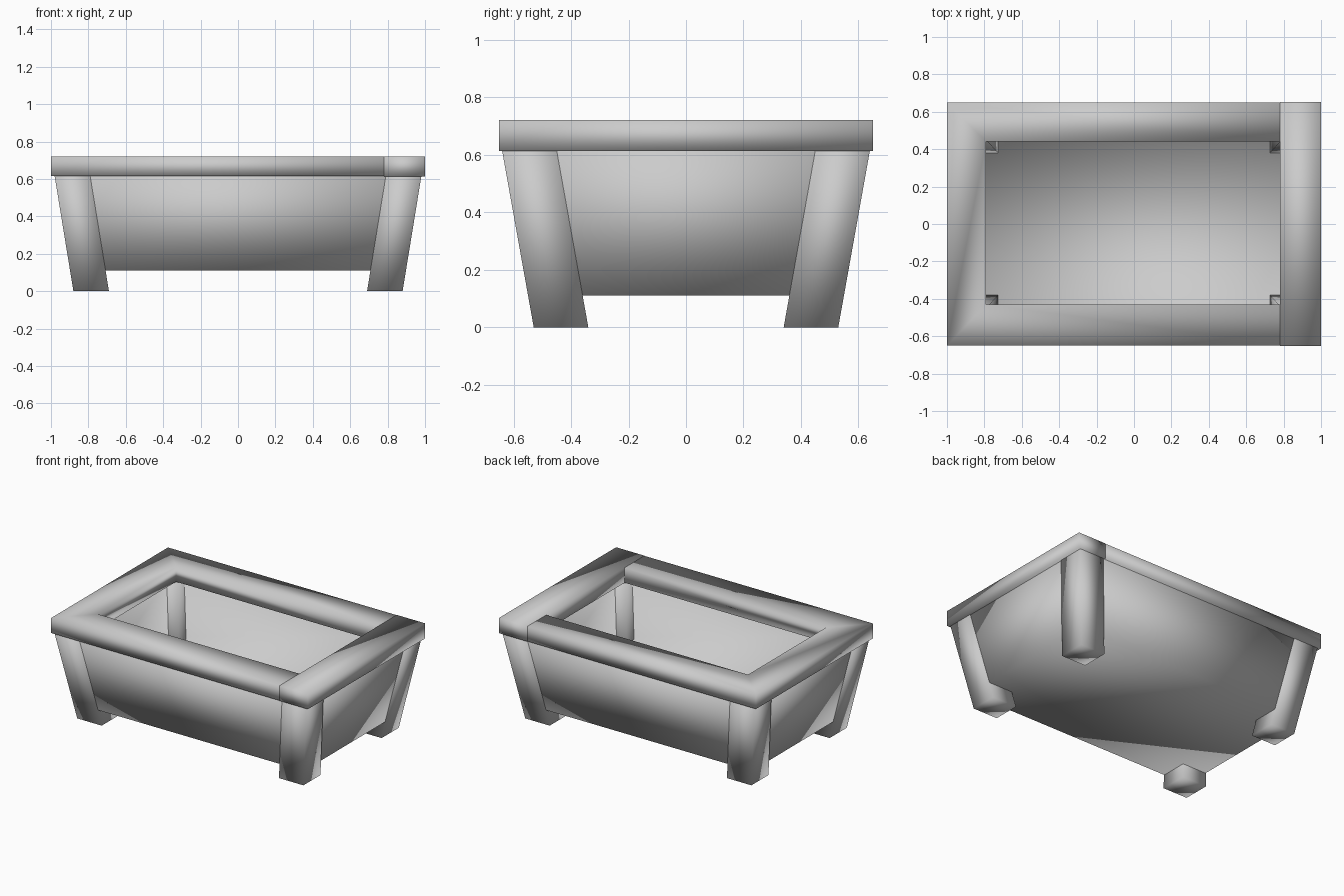
import bpy, bmesh

cube = bpy.data.objects.get("Cube")
if cube:
    bpy.data.objects.remove(cube, do_unlink=True)

grey = bpy.data.materials.new("plain grey")
grey.use_nodes = True
grey.diffuse_color = (0.6, 0.6, 0.6, 1)
grey.node_tree.nodes["Principled BSDF"].inputs["Base Color"].default_value = (0.6, 0.6, 0.6, 1)


def loft(name, rings):
    """Join four-point rings into a closed, smooth-shaded solid."""
    bm = bmesh.new()
    loops = [[bm.verts.new(p) for p in ring] for ring in rings]
    for a, b in zip(loops, loops[1:]):
        for i in range(4):
            j = (i + 1) % 4
            bm.faces.new((a[i], a[j], b[j], b[i]))
    bm.faces.new(loops[0])
    bm.faces.new(loops[-1])
    bmesh.ops.recalc_face_normals(bm, faces=bm.faces)
    for f in bm.faces:
        f.smooth = True
    mesh = bpy.data.meshes.new(name)
    bm.to_mesh(mesh)
    bm.free()
    mesh.materials.append(grey)
    obj = bpy.data.objects.new(name, mesh)
    bpy.context.collection.objects.link(obj)
    return obj


def rect(x0, x1, y0, y1, z):
    return [(x0, y0, z), (x1, y0, z), (x1, y1, z), (x0, y1, z)]


def outer(z):
    """Outer half-size of the flared body at height z."""
    return 0.88 + 0.163 * z, 0.53 + 0.179 * z


# Basin: flared outside, over the lip, down to the inner floor
def basin_ring(z, inset):
    x, y = outer(z)
    return rect(inset - x, x - inset, inset - y, y - inset, z)


SKIN, WALL, LIP = 0.005, 0.11, 0.64
loft("basin", [basin_ring(0.11, SKIN), basin_ring(LIP, SKIN),
               basin_ring(LIP, WALL), basin_ring(0.22, WALL)])

# Legs: slanted square posts that follow the flare
LEG = 0.19
for side, sx in (("left", 1), ("right", -1)):
    for end, sy in (("front", -1), ("back", 1)):
        rings = []
        for z in (0, 0.66):
            x, y = outer(z)
            rings.append(rect(sx * (x - LEG), sx * x, sy * (y - LEG), sy * y, z))
        loft(f"{end}_{side}_leg", rings)

# Rim: a three-sided mitred frame, closed by a straight end board
LOW, TOP = 0.615, 0.72


def section(xo, yo, xi, yi):
    return [(xo, yo, LOW), (xo, yo, TOP), (xi, yi, TOP), (xi, yi, LOW)]


loft("rim_frame", [section(0.83, -0.65, 0.83, -0.43), section(-1, -0.65, -0.79, -0.43),
                   section(-1, 0.65, -0.79, 0.44), section(0.83, 0.65, 0.83, 0.44)])
loft("rim_end_board", [rect(0.78, 1, -0.651, 0.651, LOW - 0.001),
                       rect(0.78, 1, -0.651, 0.651, TOP + 0.001)])
